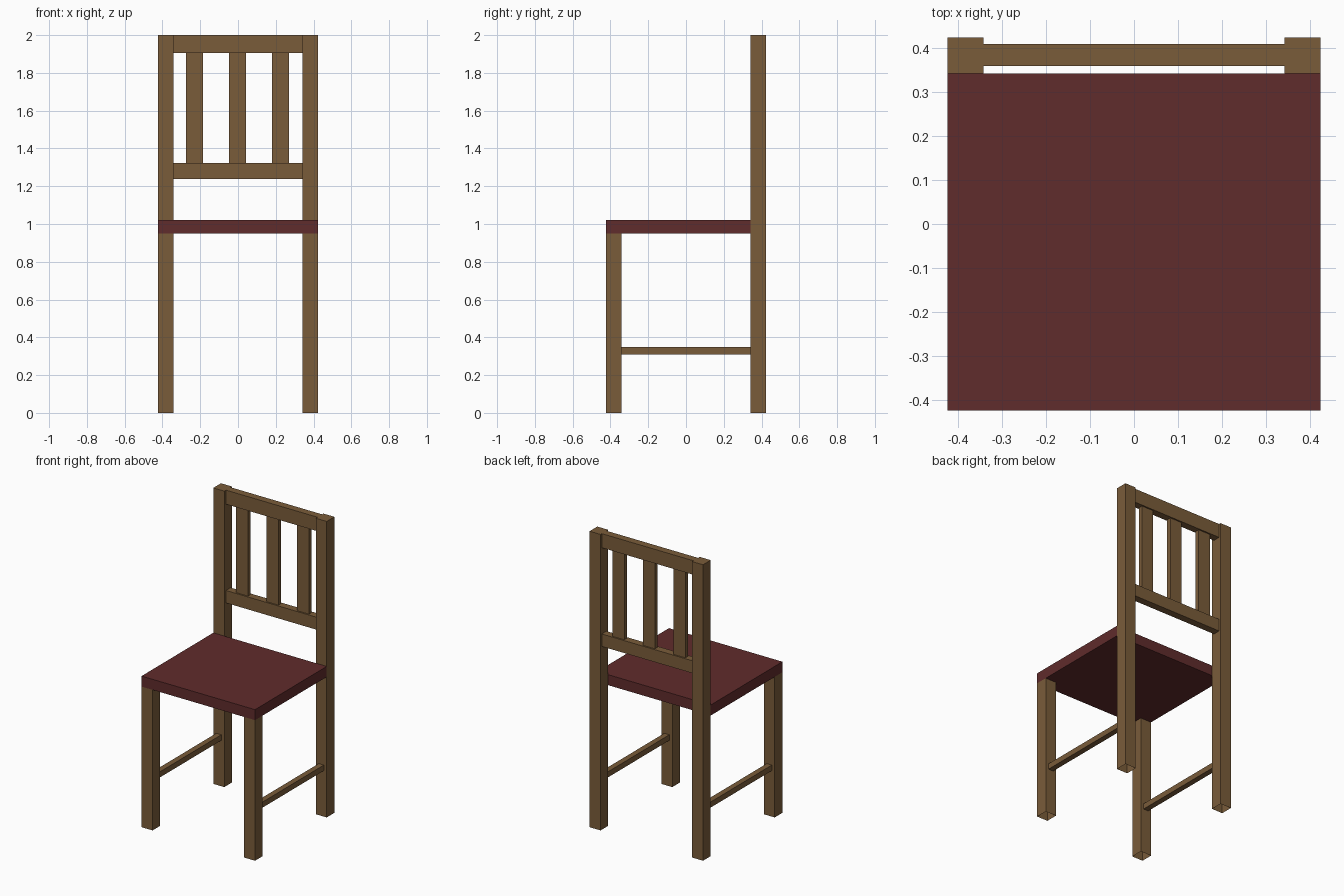
import bpy, bmesh

if "Cube" in bpy.data.objects:
    bpy.data.objects.remove(bpy.data.objects["Cube"])


def material(name, rgb):
    m = bpy.data.materials.new(name)
    m.diffuse_color = (*rgb, 1)
    m.use_nodes = True
    m.node_tree.nodes["Principled BSDF"].inputs["Base Color"].default_value = m.diffuse_color
    return m


WOOD = material("brown wood", (0.195, 0.107, 0.042))
RED = material("dark red seat", (0.117, 0.025, 0.025))


def box(name, x, y, z, mat, open_bottom=False):
    """Box from (min, max) ranges on each axis."""
    bm = bmesh.new()
    bmesh.ops.create_cube(bm, size=1)
    for v in bm.verts:
        v.co = [r[0] if c < 0 else r[1] for c, r in zip(v.co, (x, y, z))]
    if open_bottom:
        bm.normal_update()
        bmesh.ops.delete(bm, geom=[f for f in bm.faces if f.normal.z < -0.5],
                         context='FACES_ONLY')
    me = bpy.data.meshes.new(name)
    bm.to_mesh(me)
    bm.free()
    me.materials.append(mat)
    ob = bpy.data.objects.new(name, me)
    bpy.context.collection.objects.link(ob)


OUT, INN = 0.424, 0.342   # outer and inner faces of the legs

# Legs and side stretchers, on both sides
for side, s in (("left", -1), ("right", 1)):
    leg_x = sorted((s * INN, s * OUT))
    mid = s * (INN + OUT) / 2
    box(f"{side}_front_leg", leg_x, (-OUT, -INN), (0, 0.95), WOOD, True)
    box(f"{side}_back_post", leg_x, (INN, OUT), (0, 2), WOOD, True)
    box(f"{side}_stretcher", (mid - 0.019, mid + 0.019), (-INN, INN), (0.31, 0.348), WOOD)

# Seat
box("seat", (-OUT, OUT), (-OUT, INN), (0.95, 1.021), RED)

# Backrest rails
box("top_rail", (-INN, INN), (0.36, 0.41), (1.905, 2), WOOD)
box("lower_rail", (-INN, INN), (0.36, 0.41), (1.238, 1.322), WOOD)

# Backrest slats
for i, cx in enumerate((-0.23, -0.002, 0.226)):
    box(f"slat_{i + 1}", (cx - 0.045, cx + 0.045), (0.37, 0.4), (1.322, 1.905), WOOD)
